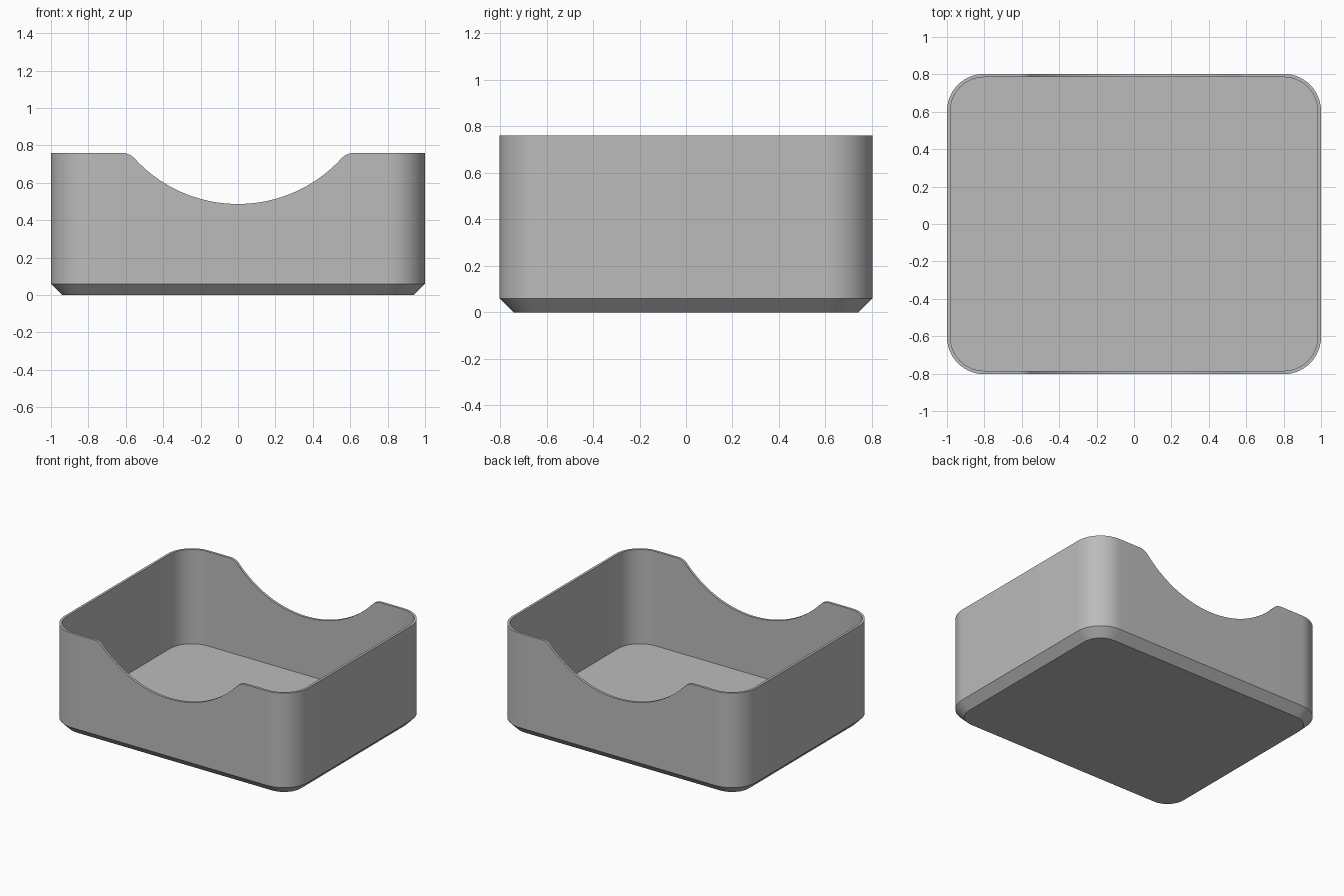
import bpy, bmesh
from math import sin, cos, pi, sqrt, hypot, atan2

if "Cube" in bpy.data.objects:
    bpy.data.objects.remove(bpy.data.objects["Cube"])

HALF_X, HALF_Y, HEIGHT = 1.0, 0.803, 0.76
CORNER, WALL, CHAMFER, FLOOR = 0.2, 0.018, 0.06, 0.06
SCOOP_R, SCOOP_Z, LIP_X = 0.75, 1.237, 0.62
CORNER_STEPS, SCOOP_STEPS, LIP_STEPS = 14, 36, 8

# Rounded shoulder tangent to both the flat rim and the scoop arc
drop = SCOOP_Z - HEIGHT
LIP_R = (LIP_X**2 + drop**2 - SCOOP_R**2) / (2 * (SCOOP_R - drop))
lip_z = HEIGHT - LIP_R
tangent = atan2(LIP_X, SCOOP_Z - lip_z)


def scoop_profile():
    """Points (x, z) of the scooped rim from left shoulder to right shoulder."""
    lip = []
    for i in range(LIP_STEPS):
        a = tangent * i / LIP_STEPS
        lip.append((LIP_X - LIP_R * sin(a), lip_z + LIP_R * cos(a)))
    arc = []
    for i in range(SCOOP_STEPS + 1):
        a = tangent * (1 - 2 * i / SCOOP_STEPS)
        arc.append((SCOOP_R * sin(a), SCOOP_Z - SCOOP_R * cos(a)))
    return lip + arc + [(-x, z) for x, z in reversed(lip)]


def outline(inset):
    """Rounded rectangle (x, y, rim height), with the scoop on front and back."""
    r = CORNER - inset
    cx, cy = HALF_X - CORNER, HALF_Y - CORNER
    pts = []
    for q, (sx, sy) in enumerate([(1, 1), (-1, 1), (-1, -1), (1, -1)]):
        for i in range(CORNER_STEPS + 1):
            a = (q + i / CORNER_STEPS) * pi / 2
            pts.append((sx * cx + r * cos(a), sy * cy + r * sin(a), HEIGHT))
        if q in (0, 2):
            side = 1 if q == 0 else -1
            pts += [(side * x, side * (HALF_Y - inset), z) for x, z in scoop_profile()]
    return pts


# Open tray: base, chamfer, outer wall, rim, inner wall and floor
bm = bmesh.new()


def ring(inset, z=None):
    return [bm.verts.new((x, y, rim if z is None else z)) for x, y, rim in outline(inset)]


rings = [ring(CHAMFER, 0), ring(0, CHAMFER), ring(0), ring(WALL), ring(WALL, FLOOR)]
for low, high in zip(rings, rings[1:]):
    for i in range(len(low)):
        j = (i + 1) % len(low)
        bm.faces.new((low[i], low[j], high[j], high[i]))
bm.faces.new(list(reversed(rings[0])))
bm.faces.new(rings[-1])

mesh = bpy.data.meshes.new("scooped_tray")
bm.to_mesh(mesh)
bm.free()
tray = bpy.data.objects.new("scooped_tray", mesh)
bpy.context.collection.objects.link(tray)

# Plain grey finish
grey = bpy.data.materials.new("plain_grey")
grey.use_nodes = True
colour = (0.5, 0.5, 0.5, 1)
grey.diffuse_color = colour
grey.node_tree.nodes["Principled BSDF"].inputs["Base Color"].default_value = colour
mesh.materials.append(grey)

bpy.context.view_layer.objects.active = tray
tray.select_set(True)
bpy.ops.object.shade_smooth_by_angle(angle=pi / 6)
